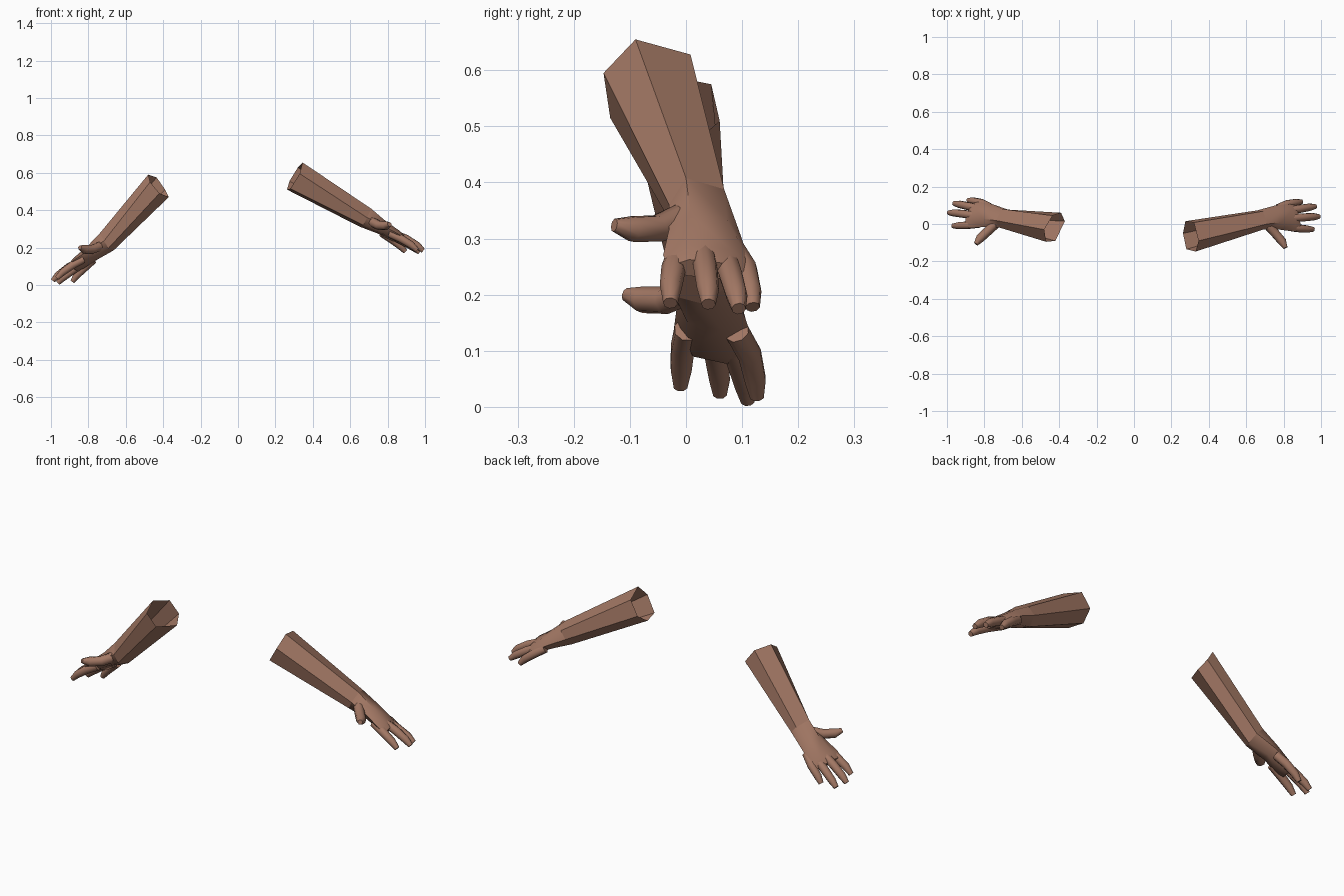
import bpy, bmesh, math
from mathutils import Vector, Matrix

cube = bpy.data.objects.get("Cube")
if cube:
    bpy.data.objects.remove(cube, do_unlink=True)

skin = bpy.data.materials.new("brown_skin")
skin.use_nodes = True
skin.diffuse_color = (0.37, 0.19, 0.13, 1)
skin.node_tree.nodes["Principled BSDF"].inputs["Base Color"].default_value = (0.37, 0.19, 0.13, 1)


def loft(name, rings, cap_start=False, cap_end=False, angle=40):
    """Skin a list of matching point rings into one mesh."""
    bm = bmesh.new()
    loops = [[bm.verts.new(p) for p in ring] for ring in rings]
    n = len(loops[0])
    for a, b in zip(loops, loops[1:]):
        for i in range(n):
            j = (i + 1) % n
            bm.faces.new((a[i], a[j], b[j], b[i]))
    if cap_start:
        bm.faces.new(loops[0])
    if cap_end:
        bm.faces.new(loops[-1])
    bmesh.ops.recalc_face_normals(bm, faces=bm.faces)
    mesh = bpy.data.meshes.new(name)
    bm.to_mesh(mesh)
    bm.free()
    mesh.materials.append(skin)
    obj = bpy.data.objects.new(name, mesh)
    bpy.context.collection.objects.link(obj)
    bpy.ops.object.select_all(action='DESELECT')
    obj.select_set(True)
    bpy.context.view_layer.objects.active = obj
    bpy.ops.object.shade_smooth_by_angle(angle=math.radians(angle))


def section(center, across, up, width, height, sides=6):
    """Oval cross-section starting at the thumb side and going over the top."""
    pts = []
    for i in range(sides):
        t = math.pi - 2 * math.pi * i / sides
        pts.append(Vector(center) + across * width * math.cos(t) + up * height * math.sin(t))
    return pts


def digit(path, radii):
    """Tapered rings along a finger path."""
    pts = [Vector(p) for p in path]
    rings = []
    for i, p in enumerate(pts):
        d = (pts[min(i + 1, len(pts) - 1)] - pts[max(i - 1, 0)]).normalized()
        side = d.cross(Vector((0.46, 0.15, 0.86))).normalized()
        rings.append(section(p, side, side.cross(d), radii[i], radii[i], 8))
    return rings


def frame(wrist, tip, thumb):
    """Hand frame: along the fingers, toward the thumb, and out of the back."""
    w, t, h = Vector(wrist), Vector(tip), Vector(thumb)
    u = (t - w).normalized()
    b = h - w
    b = (b - u * b.dot(u)).normalized()
    n = u.cross(b)
    if n.z < 0:
        n = -n
    m = Matrix((u, b, n)).transposed().to_4x4()
    m.translation = t
    return m


left_frame = frame((0.68, 0.025, 0.36), (0.99, 0.04, 0.18), (0.81, -0.125, 0.325))
right_frame = frame((-0.72, 0.035, 0.215), (-0.99, 0.06, 0.02), (-0.88, -0.11, 0.18))
to_right = right_frame @ left_frame.inverted()

# Open elbow ends
elbows = {
    "left": [(.33, -.147, .595), (.345, -.09, .655), (.32, .008, .628),
             (.275, .015, .555), (.262, -.05, .51), (.28, -.135, .515)],
    "right": [(-.47, -.095, .55), (-.48, -.03, .59), (-.435, .045, .575),
              (-.39, .06, .51), (-.37, .015, .47), (-.42, -.09, .49)],
}

# Wrist and palm sections
wrist = [(.69, -.03, .36), (.712, 0, .408), (.69, .068, .388),
         (.66, .073, .35), (.65, .03, .312), (.67, -.022, .32)]
across = Vector((-0.2, 0.96, -0.1)).normalized()
up = Vector((0.46, 0.18, 0.86)).normalized()
palm = [wrist,
        section((.765, .034, .31), across, up, .066, .04),
        section((.845, .037, .262), across, up, .08, .03),
        section((.875, .035, .245), across, up, .066, .019)]

# Fingers and thumb
digits = {
    "index_finger": [(.81, -.012, .275), (.87, -.022, .248), (.925, -.027, .215), (.958, -.028, .185)],
    "middle_finger": [(.83, .03, .275), (.90, .035, .246), (.96, .039, .21), (.99, .04, .183)],
    "ring_finger": [(.82, .07, .265), (.88, .08, .235), (.94, .09, .2), (.97, .094, .175)],
    "little_finger": [(.77, .085, .278), (.82, .106, .245), (.87, .115, .207), (.895, .119, .178)],
    "thumb": [(.70, .01, .345), (.755, -.05, .318), (.793, -.095, .317), (.81, -.128, .324)],
}

for side in ("left", "right"):
    place = Matrix.Identity(4) if side == "left" else to_right

    def put(rings):
        return [[place @ Vector(p) for p in ring] for ring in rings]

    loft(side + "_forearm", [elbows[side]] + put([wrist]), angle=35)
    loft(side + "_palm", put(palm), cap_end=True, angle=62)
    for name, path in digits.items():
        radii = (.026, .025, .024, .012) if name == "thumb" else (.022, .022, .02, .013)
        loft(side + "_" + name, put(digit(path, radii)), True, True, 50)
